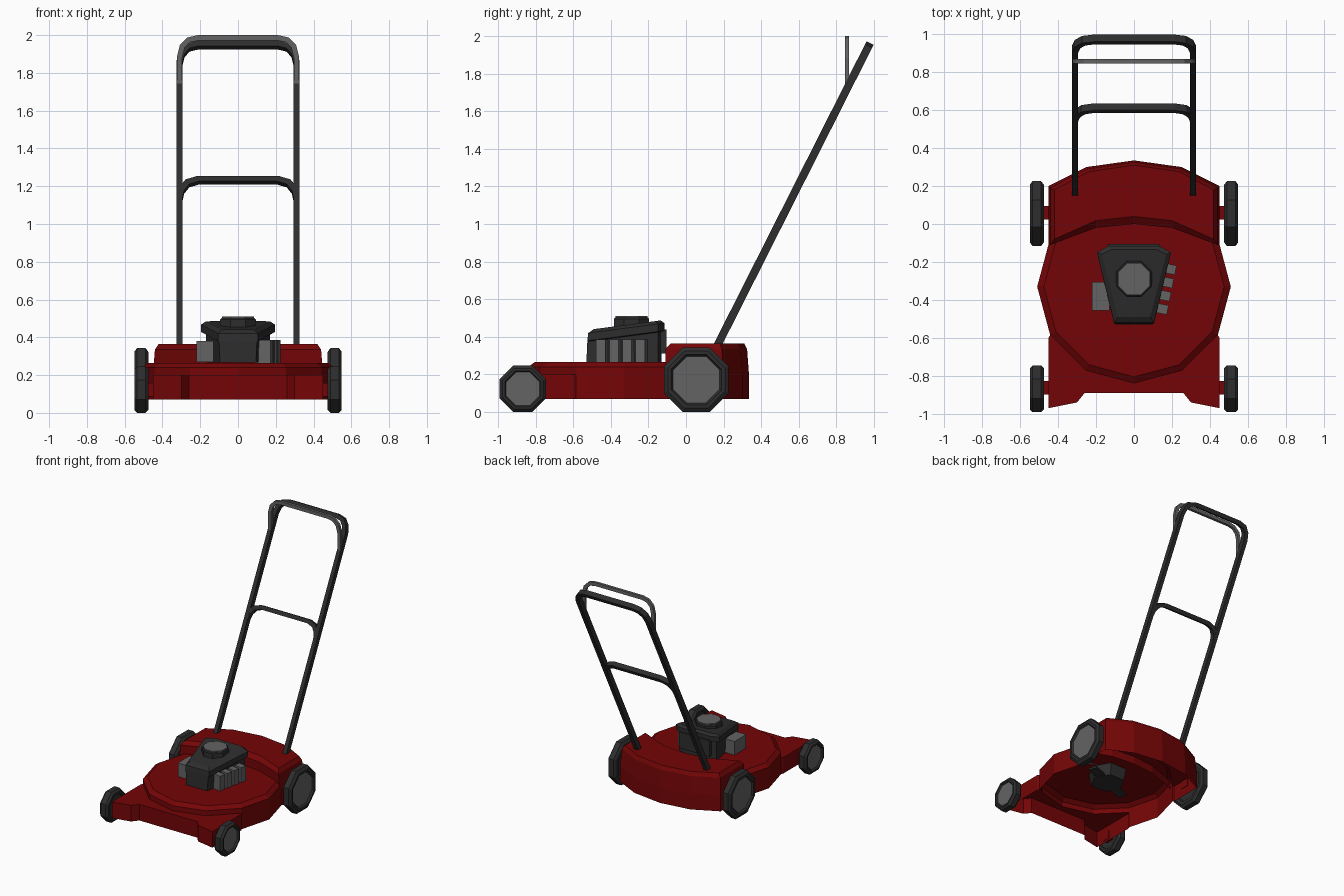
import bpy, bmesh, math
from mathutils import Vector, Matrix

if "Cube" in bpy.data.objects:
    bpy.data.objects.remove(bpy.data.objects["Cube"])


def material(name, r, g, b):
    m = bpy.data.materials.new(name)
    m.diffuse_color = (r, g, b, 1)
    m.use_nodes = True
    m.node_tree.nodes["Principled BSDF"].inputs["Base Color"].default_value = m.diffuse_color
    return m


RED = material("deck red", 0.178, 0.0015, 0.002)
DARK = material("dark rubber", 0.026, 0.026, 0.026)
GREY = material("metal grey", 0.125, 0.125, 0.125)


def add_object(name, bm, mat):
    bmesh.ops.recalc_face_normals(bm, faces=bm.faces[:])
    me = bpy.data.meshes.new(name)
    bm.to_mesh(me)
    bm.free()
    me.materials.append(mat)
    ob = bpy.data.objects.new(name, me)
    bpy.context.collection.objects.link(ob)
    return ob


def loft(name, rings, mat, start=True, end=True):
    """Skin a stack of equal-length rings of 3D points."""
    bm = bmesh.new()
    rows = [[bm.verts.new(p) for p in ring] for ring in rings]
    n = len(rows[0])
    for a, b in zip(rows, rows[1:]):
        for i in range(n):
            j = (i + 1) % n
            bm.faces.new((a[i], a[j], b[j], b[i]))
    if start:
        bm.faces.new(rows[0][::-1])
    if end:
        bm.faces.new(rows[-1])
    return add_object(name, bm, mat)


def box(name, center, size, mat, turn=0.0):
    bm = bmesh.new()
    m = (Matrix.Translation(center) @ Matrix.Rotation(turn, 4, 'Z')
         @ Matrix.Diagonal((*size, 1)))
    bmesh.ops.create_cube(bm, size=1, matrix=m)
    return add_object(name, bm, mat)


def circle(r, n, z, cy=0.0, off=0.0):
    return [(r * math.cos(off + 2 * math.pi * i / n),
             cy + r * math.sin(off + 2 * math.pi * i / n), z) for i in range(n)]


def mirrored(half):
    """Closed ring from the right-hand half outline (x >= 0)."""
    return list(half) + [(-x, y, z) for x, y, z in reversed(half) if x > 1e-6]


def at(points, z):
    return [(x, y, z) for x, y in points]


def flat_bar(name, path, normal, width, depth, mat):
    """Sweep a rectangle along a planar path with mitred corners."""
    pts, nrm, rings = [Vector(p) for p in path], Vector(normal).normalized(), []
    for i, p in enumerate(pts):
        a = (p - pts[max(i - 1, 0)]).normalized()
        b = (pts[min(i + 1, len(pts) - 1)] - p).normalized()
        t = (a + b).normalized()
        k = t.dot(a if a.length > 0 else b)
        u, v = t.cross(nrm) * (width / 2 / k), nrm * (depth / 2)
        rings.append([p + u + v, p - u + v, p - u - v, p + u - v])
    return loft(name, rings, mat)


# --- Deck: open-bottomed skirt, round pan, front shelf and rear ceiling
CY, R = -0.33, 0.51
CX, DY = R * math.cos(math.pi / 6), R / 2
front = [(0.26, -0.89), (0.30, -0.94), (0.45, -0.97), (0.45, -0.60), (CX, CY - DY)]
rear = [(CX, CY + DY), (0.45, -0.07), (0.45, 0.20), (0.25, 0.30), (0, 0.335)]
skirt = front + [(R, CY)] + rear
loft("deck_skirt", [mirrored(at(skirt, z)) for z in (0.07, 0.20)], RED, False, False)
loft("deck_pan", [circle(R, 12, 0.20, CY), circle(R, 12, 0.24, CY),
                  circle(0.475, 12, 0.265, CY)], RED, False, True)


def arc(a0, a1):
    step = 30 if a1 > a0 else -30
    return [(R * math.cos(math.radians(a)), CY + R * math.sin(math.radians(a)), 0.20)
            for a in range(a0 + step, a1, step)]


for name, half, inner in (("front_shelf", front, arc(-150, -30)),
                          ("rear_ceiling", rear[::-1], arc(150, 30))):
    right = at(half, 0.20)
    left = [(-x, y, z) for x, y, z in reversed(right) if x > 0]
    bm = bmesh.new()
    f = bm.faces.new([bm.verts.new(p) for p in right + inner[::-1] + left])
    f.normal_update()
    bmesh.ops.triangulate(bm, faces=[f], ngon_method='EAR_CLIP')
    add_object(name, bm, RED)

# --- Raised rear housing with a curved front slope
loft("rear_housing", [
    mirrored(at([(0, 0.0), (0.20, -0.02), (0.45, -0.11)] + rear[2:], 0.20)),
    mirrored(at([(0, 0.0), (0.20, -0.02), (0.44, -0.11),
                 (0.44, 0.19), (0.245, 0.29), (0, 0.325)], 0.335)),
    mirrored(at([(0, 0.04), (0.20, 0.018), (0.42, -0.08),
                 (0.42, 0.18), (0.24, 0.275), (0, 0.31)], 0.365))], RED, False, True)

# --- Wheels: octagonal tyres with inset hubs, plus axle stubs
for pos, cy, apothem in (("front", -0.868, 0.123), ("rear", 0.055, 0.172)):
    r = apothem / math.cos(math.pi / 8)
    for side, s in (("right", 1), ("left", -1)):
        def ring(x, k):
            return [(s * x, cy + u * k, apothem + v * k)
                    for u, v, _ in circle(r, 8, 0, 0, math.pi / 8)]
        loft(f"{pos}_{side}_tyre", [
            ring(0.487, 0.70), ring(0.475, 0.74), ring(0.475, 0.88), ring(0.49, 1),
            ring(0.534, 1), ring(0.549, 0.88), ring(0.549, 0.78), ring(0.535, 0.72)],
            DARK, True, False)
        loft(f"{pos}_{side}_hub", [ring(0.525, 0.72), ring(0.536, 0.72)], GREY)
        box(f"{pos}_{side}_axle", (s * 0.467, cy + 0.005, apothem),
            (0.042, 0.07, 0.07), RED)

# --- Engine: tapered shroud with a top rising to the rear


def sloped(points, z):
    return mirrored([(x, y, z + (y + 0.52) * 0.13) for x, y in points])


loft("engine_shroud", [
    mirrored(at([(0.095, -0.53), (0.165, -0.15), (0.12, -0.13)], 0.266)),
    sloped([(0.10, -0.525), (0.17, -0.15), (0.12, -0.13)], 0.375),
    sloped([(0.105, -0.525), (0.195, -0.15), (0.135, -0.115)], 0.38),
    sloped([(0.105, -0.52), (0.195, -0.15), (0.135, -0.115)], 0.42),
    sloped([(0.085, -0.49), (0.17, -0.16), (0.12, -0.135)], 0.437)], DARK)
box("engine_rear_cover", (0, -0.13, 0.375), (0.27, 0.05, 0.13), DARK)
off = math.pi / 8
loft("starter_cap", [circle(0.102, 8, z, -0.29, off) for z in (0.44, 0.495)]
     + [circle(0.095, 8, 0.502, -0.29, off)], DARK)
loft("starter_plate", [circle(0.092, 8, z, -0.29, off) for z in (0.501, 0.511)], GREY)

# --- Cooling fins on the right, exhaust box on the left
for i in range(4):
    y = -0.445 + i * 0.07
    box(f"cooling_fin_{i + 1}", (0.135 + (y + 0.45) * 0.2, y, 0.325),
        (0.085, 0.05, 0.12), GREY, -0.2)
box("exhaust_box", (-0.175, -0.38, 0.325), (0.09, 0.15, 0.11), GREY)

# --- Engine base and blade under the deck
loft("engine_base", [circle(0.13, 6, 0.17, -0.31), circle(0.15, 6, 0.262, -0.31)], DARK)
box("blade", (0, -0.31, 0.18), (0.48, 0.07, 0.015), DARK, 0.38)

# --- Handle: sloping side rails, rounded top bar, cross bar and control bail
SLOPE = 0.505


def on_rail(x, z):
    return (x, 0.16 + (z - 0.34) * SLOPE, z)


def arch(half):
    return half + [(-x, y, z) for x, y, z in reversed(half)]


X, TILT = 0.31, (0, 1, -SLOPE)
flat_bar("handle", arch([on_rail(x, z) for x, z in (
    (X, 0.33), (X, 1.85), (0.297, 1.90), (0.265, 1.935), (0.21, 1.948))]),
    TILT, 0.032, 0.042, DARK)
flat_bar("cross_bar", arch([on_rail(x, z) for x, z in (
    (X, 1.13), (0.30, 1.175), (0.268, 1.215), (0.21, 1.232))]),
    TILT, 0.032, 0.040, DARK)
flat_bar("control_bail", arch([(x, 0.857, z) for x, z in (
    (X, 1.74), (X, 1.88), (0.295, 1.94), (0.26, 1.975), (0.21, 1.986))]),
    (0, 1, 0), 0.028, 0.022, GREY)
